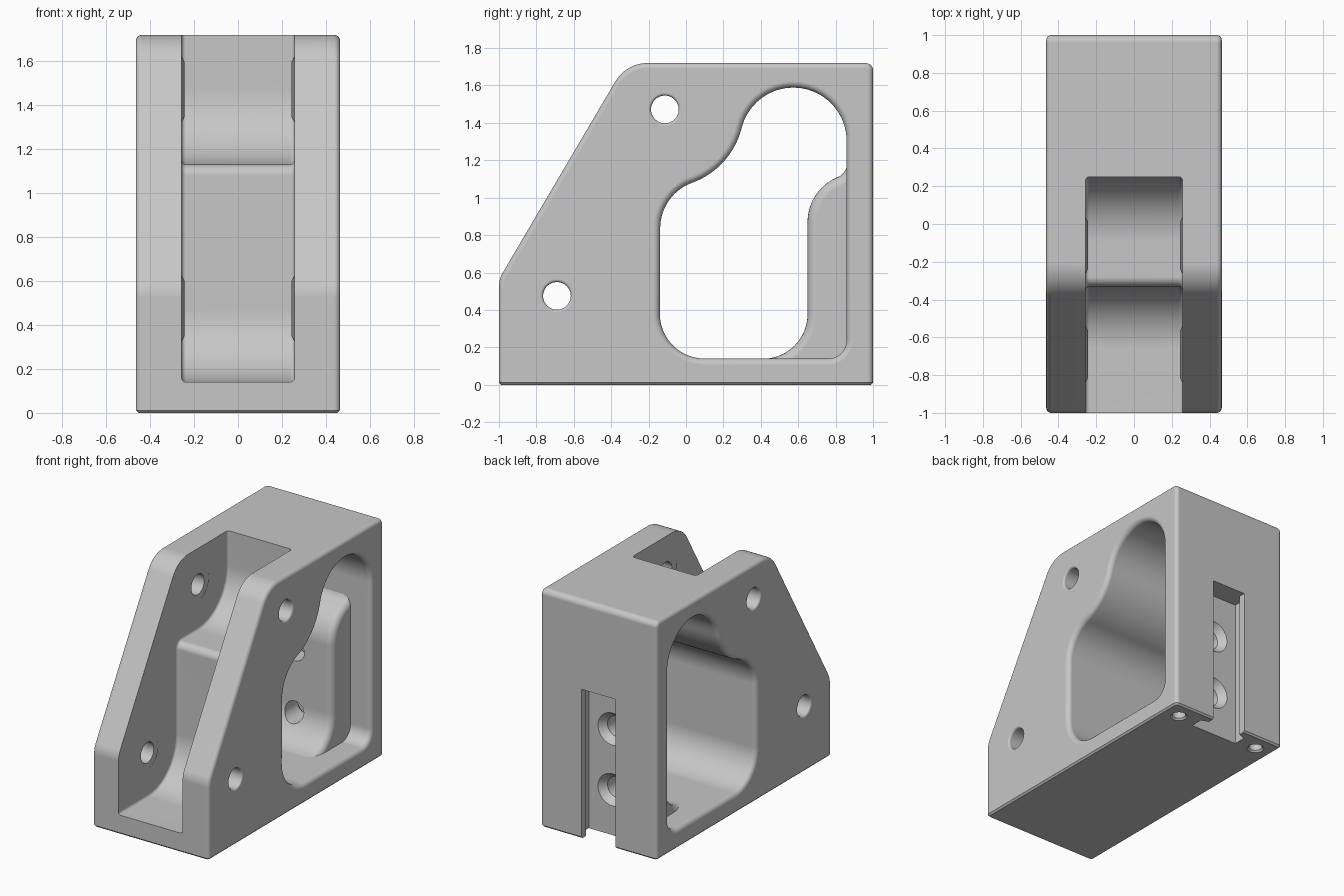
import bpy
import bmesh
from math import sin, cos, pi, radians
from mathutils import Vector

if "Cube" in bpy.data.objects:
    bpy.data.objects.remove(bpy.data.objects["Cube"])

HALF = 0.465   # half width
TOP = 1.72     # height

grey = bpy.data.materials.new("plain_grey")
grey.use_nodes = True
colour = (0.57, 0.57, 0.57, 1)
grey.diffuse_color = colour
grey.node_tree.nodes["Principled BSDF"].inputs["Base Color"].default_value = colour


def arc(cu, cv, r, a0, a1, n=20):
    """Points on an arc, angles in degrees."""
    return [Vector((cu + r * cos(radians(a0 + (a1 - a0) * i / n)),
                    cv + r * sin(radians(a0 + (a1 - a0) * i / n)))) for i in range(n + 1)]


def rounded(corners, n=10):
    """Polygon with a fillet radius on each corner."""
    out = []
    for i, (u, v, r) in enumerate(corners):
        p = Vector((u, v))
        if r == 0:
            out.append(p)
            continue
        a = (Vector(corners[i - 1][:2]) - p).normalized()
        b = (Vector(corners[(i + 1) % len(corners)][:2]) - p).normalized()
        half = a.angle(b) / 2
        centre = p + (a + b).normalized() * r / sin(half)
        start = p + a * r * cos(half) / sin(half) - centre
        end = p + b * r * cos(half) / sin(half) - centre
        sweep = pi - 2 * half
        for k in range(n + 1):
            t = k / n
            out.append(centre + (start * sin((1 - t) * sweep) + end * sin(t * sweep)) / sin(sweep))
    return out


def ends(h, r, flare=False, n=5):
    """Stations along the axis, with rounded or flared ends."""
    side = []
    for k in range(n + 1):
        t = pi / 2 * k / n
        side.append((h - r + r * sin(t), r * (1 - cos(t)) * (1 if flare else -1)))
    if flare:
        side.append((h + 0.1, r))
    return [(-x, o) for x, o in reversed(side)] + side


def prism(name, profile, stations, axis="x"):
    """Sweep a profile along an axis, offset outward at each station."""
    pts = []
    for p in profile:
        if not pts or min((p - pts[-1]).length, (p - pts[0]).length) > 0.002:
            pts.append(p)
    if sum(pts[i - 1].cross(p) for i, p in enumerate(pts)) < 0:
        pts.reverse()
    miters = []
    for i, p in enumerate(pts):
        d1 = (p - pts[i - 1]).normalized()
        d2 = (pts[(i + 1) % len(pts)] - p).normalized()
        n1, n2 = Vector((d1.y, -d1.x)), Vector((d2.y, -d2.x))
        miters.append((n1 + n2) / (1 + n1.dot(n2)))
    bm = bmesh.new()
    rings = []
    for w, off in stations:
        ring = []
        for p, m in zip(pts, miters):
            u, v = p + m * off
            co = {"x": (w, u, v), "y": (u, w, v), "z": (u, v, w)}[axis]
            ring.append(bm.verts.new(co))
        rings.append(ring)
    n = len(pts)
    for a, b in zip(rings, rings[1:]):
        for i in range(n):
            j = (i + 1) % n
            bm.faces.new((a[i], a[j], b[j], b[i]))
    bm.faces.new(rings[0])
    bm.faces.new(rings[-1])
    bmesh.ops.recalc_face_normals(bm, faces=bm.faces)
    mesh = bpy.data.meshes.new(name)
    bm.to_mesh(mesh)
    bm.free()
    obj = bpy.data.objects.new(name, mesh)
    mesh.materials.append(grey)
    bpy.context.scene.collection.objects.link(obj)
    return obj


# Main block with sloped front, left long at the bottom for trimming
body = prism("bracket_body", rounded([(-1, -0.1, 0), (1, -0.1, 0), (1, TOP, 0.04),
                                      (-0.32, TOP, 0.2), (-1, 0.565, 0.15)]), ends(HALF, 0.028))
helpers = []


def combine(tool, operation="DIFFERENCE"):
    mod = body.modifiers.new(tool.name, "BOOLEAN")
    mod.operation = operation
    mod.solver = "EXACT"
    mod.object = tool
    tool.hide_render = True
    helpers.append(tool)


# Flat base with a fine chamfer
footprint = rounded([(-0.467, -1.002, 0.03), (0.467, -1.002, 0.03),
                     (0.467, 1.002, 0.03), (-0.467, 1.002, 0.03)])
combine(prism("base_trim", footprint, [(0, -0.014), (0.014, 0), (2, 0)], "z"), "INTERSECT")

# Stepped front channel
channel = rounded([(-1.5, 0.14, 0), (-0.33, 0.14, 0.33), (-0.33, 1.13, 0.05),
                   (0.25, 1.13, 0.34), (0.25, 2.2, 0), (-1.5, 2.2, 0)])
combine(prism("channel_cutter", channel, ends(0.257, 0.02, n=3)))

# Side window through the block
window = (arc(0.1, 0.38, 0.24, 270, 180) + arc(0.122, 0.836, 0.26, 180, 110)
          + arc(-0.11, 1.475, 0.42, -70, -14) + arc(0.574, 1.304, 0.285, 166, 0)
          + arc(0.759, 0.24, 0.1, 0, -90))
combine(prism("window_cutter", window, ends(HALF, 0.035, flare=True)))

# Thickened rib inside the window, in front of the rear slot
rib = ([Vector((0.98, 0.02)), Vector((0.33, 0.02)), Vector((0.33, 0.139))]
       + arc(0.41, 0.379, 0.24, 270, 360) + arc(0.91, 0.87, 0.26, 180, 115)
       + arc(0.77, 1.195, 0.095, -62, 0, 8) + [Vector((0.865, 1.27)), Vector((0.98, 1.27))])
combine(prism("rib", rib, ends(0.3, 0.05)), "UNION")

# Bolt bosses in the channel and cross holes
for label, y, z in (("lower", -0.69, 0.475), ("upper", -0.113, 1.472)):
    for side, s in (("left", 1), ("right", -1)):
        steps = [(s * 0.3, 0), (s * 0.257, 0), (s * 0.243, -0.025)]
        combine(prism(f"{label}_{side}_boss", arc(y, z, 0.15, 0, 360, 40), steps), "UNION")
    combine(prism(f"{label}_hole_cutter", arc(y, z, 0.074, 0, 360, 40),
                  ends(HALF, 0.015, True, 3)))

# Rear T-shaped slot, open at the base
half_slot = [(0.135, 1.1), (0.135, 0.95), (0.19, 0.93), (0.19, 0.84)]
slot = [Vector(p) for p in half_slot] + [Vector((-x, y)) for x, y in reversed(half_slot)]
combine(prism("slot_cutter", slot, [(-0.1, 0), (1.08, 0)], "z"))

# Countersunk holes in the slot floor
for label, z in (("lower", 0.327), ("upper", 0.767)):
    steps = [(0.6, 0), (0.79, 0), (0.845, 0.045)]
    combine(prism(f"{label}_slot_hole_cutter", arc(0, z, 0.075, 0, 360, 40), steps, "y"))

# Blind holes in the base
for label, x in (("left", 0.338), ("right", -0.338)):
    steps = [(-0.05, 0.012), (0, 0.012), (0.012, 0), (0.12, 0)]
    combine(prism(f"{label}_base_hole_cutter", arc(x, 0.875, 0.045, 0, 360, 32), steps, "z"))

# Bake the shape, drop the cutters and shade
bpy.context.view_layer.update()
graph = bpy.context.evaluated_depsgraph_get()
final = bpy.data.meshes.new_from_object(body.evaluated_get(graph))
body.modifiers.clear()
body.data = final
final.materials.clear()
final.materials.append(grey)
for tool in helpers:
    bpy.data.objects.remove(tool)
bpy.ops.object.select_all(action="DESELECT")
body.select_set(True)
bpy.context.view_layer.objects.active = body
bpy.ops.object.shade_smooth_by_angle(angle=radians(32))
weighted = body.modifiers.new("even_normals", "WEIGHTED_NORMAL")
weighted.keep_sharp = True
